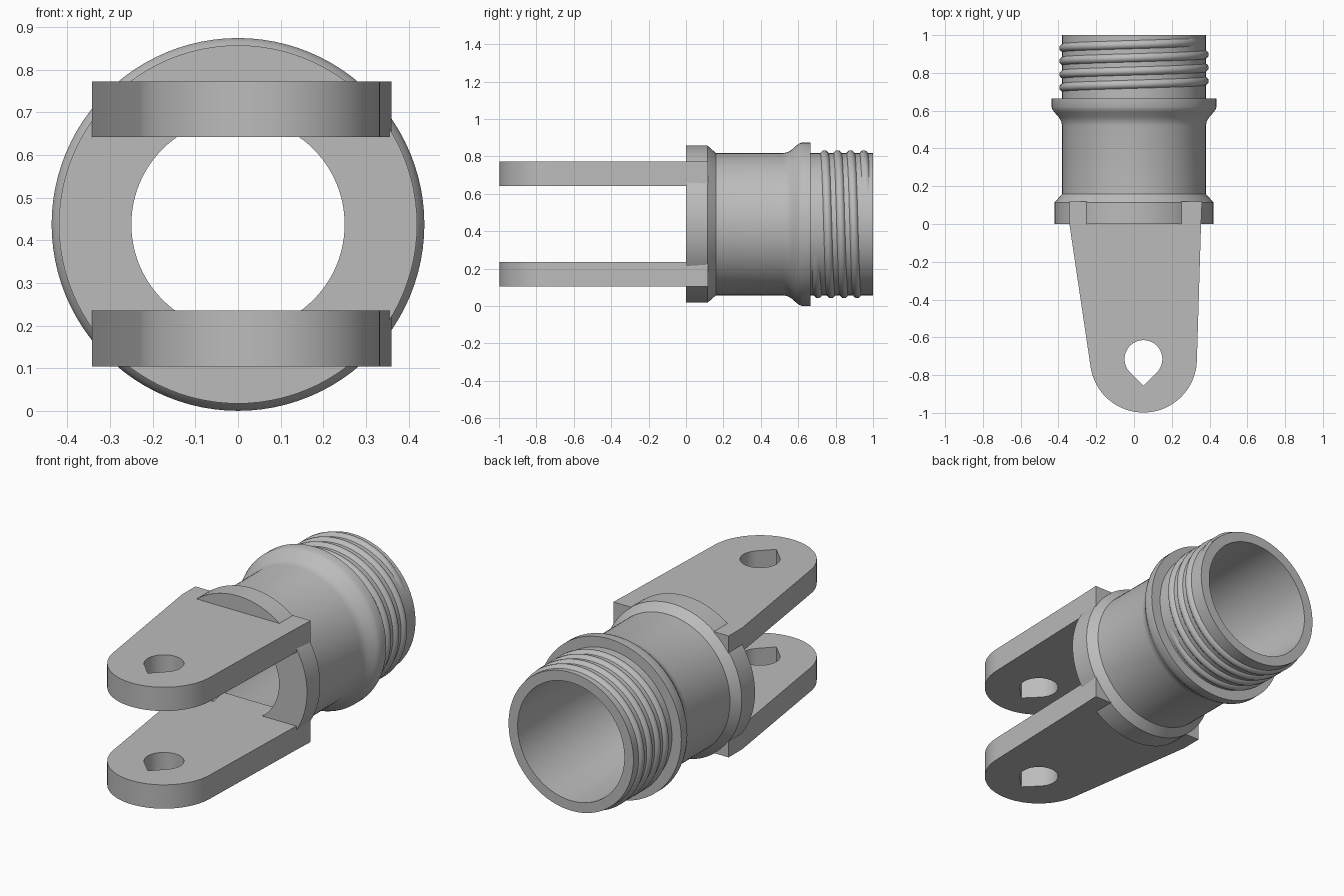
import bpy, bmesh, math

if "Cube" in bpy.data.objects:
    bpy.data.objects.remove(bpy.data.objects["Cube"])

ZC = 0.4375   # height of the tube axis
SEG = 96

grey = bpy.data.materials.new("light grey plastic")
grey.diffuse_color = (0.5, 0.5, 0.5, 1)
grey.use_nodes = True
grey.node_tree.nodes["Principled BSDF"].inputs["Base Color"].default_value = grey.diffuse_color


def finish(name, bm, angle=30):
    bmesh.ops.remove_doubles(bm, verts=bm.verts, dist=1e-5)
    bmesh.ops.recalc_face_normals(bm, faces=bm.faces)
    me = bpy.data.meshes.new(name)
    bm.to_mesh(me)
    bm.free()
    ob = bpy.data.objects.new(name, me)
    bpy.context.collection.objects.link(ob)
    me.materials.append(grey)
    bpy.ops.object.select_all(action='DESELECT')
    ob.select_set(True)
    bpy.context.view_layer.objects.active = ob
    bpy.ops.object.shade_smooth_by_angle(angle=math.radians(angle))
    return ob


def ring_point(r, a, y):
    # angle runs from the top towards +x
    return (r * math.sin(a), y, ZC + r * math.cos(a))


# hollow tube: (y, radius) profile, closed loop, outside then bore
profile = [(0, 0.25), (0, 0.42), (0.115, 0.42), (0.16, 0.38), (0.52, 0.38),
           (0.545, 0.386), (0.565, 0.398), (0.59, 0.42), (0.603, 0.43), (0.62, 0.437),
           (0.665, 0.437), (0.665, 0.38), (1.0, 0.38), (1.0, 0.325), (0.5, 0.32)]
bm = bmesh.new()
rings = [[bm.verts.new(ring_point(r, 2 * math.pi * i / SEG, y)) for i in range(SEG)]
         for y, r in profile]
for k, a in enumerate(rings):
    b = rings[(k + 1) % len(rings)]
    for i in range(SEG):
        j = (i + 1) % SEG
        bm.faces.new((a[i], a[j], b[j], b[i]))
finish("tube_body", bm)

# raised right-hand screw thread
PITCH, Y0, Y1 = 0.07, 0.69, 0.965
section = [(-0.026, 0.374), (-0.018, 0.386), (-0.008, 0.395),
           (0.008, 0.395), (0.018, 0.386), (0.026, 0.374)]
bm = bmesh.new()
steps = int((Y1 - Y0) / PITCH * SEG)
prev = None
for s in range(steps + 1):
    y = Y0 + s * PITCH / SEG
    a = 2 * math.pi * (y - 0.88) / PITCH
    fade = min(1, s / 12, (steps - s) / 12)      # run-out at both ends
    cur = [bm.verts.new(ring_point(0.374 + (r - 0.374) * max(fade, 0.05), a, y + dy))
           for dy, r in section]
    if prev:
        for i in range(len(cur)):
            j = (i + 1) % len(cur)
            bm.faces.new((prev[i], prev[j], cur[j], cur[i]))
    else:
        bm.faces.new(cur)
    prev = cur
bm.faces.new(prev)
finish("screw_thread", bm, 50)


# fork prongs: tapered plates with a teardrop hole
def arc(cx, cy, r, a0, a1, n):
    return [(cx + r * math.cos(math.radians(a0 + (a1 - a0) * i / n)),
             cy + r * math.sin(math.radians(a0 + (a1 - a0) * i / n))) for i in range(n + 1)]


HX, HY = 0.05, -0.715
outline = [(0.36, 0.118), (-0.342, 0.118), (-0.342, 0.0)] + arc(HX, HY, 0.283, 188, 358, 48) + [(0.355, 0.0)]
teardrop = arc(HX, HY, 0.1, -45, 225, 40) + [(HX, HY - 0.1414)]


def prong(name, z):
    cu = bpy.data.curves.new(name, 'CURVE')
    cu.dimensions = '2D'
    cu.fill_mode = 'BOTH'
    cu.extrude = 0.0655
    for pts in (outline, teardrop):
        sp = cu.splines.new('POLY')
        sp.points.add(len(pts) - 1)
        for p, (x, y) in zip(sp.points, pts):
            p.co = (x, y, 0, 1)
        sp.use_cyclic_u = True
    tmp = bpy.data.objects.new(name + "_curve", cu)
    bpy.context.collection.objects.link(tmp)
    bpy.context.view_layer.update()
    me = bpy.data.meshes.new_from_object(tmp.evaluated_get(bpy.context.evaluated_depsgraph_get()))
    bpy.data.objects.remove(tmp)
    bm = bmesh.new()
    bm.from_mesh(me)
    bmesh.ops.translate(bm, verts=bm.verts, vec=(0, 0, z))
    for f in bm.faces:
        f.material_index = 0
    finish(name, bm)


prong("upper_prong", ZC + 0.270)
prong("lower_prong", ZC - 0.267)
